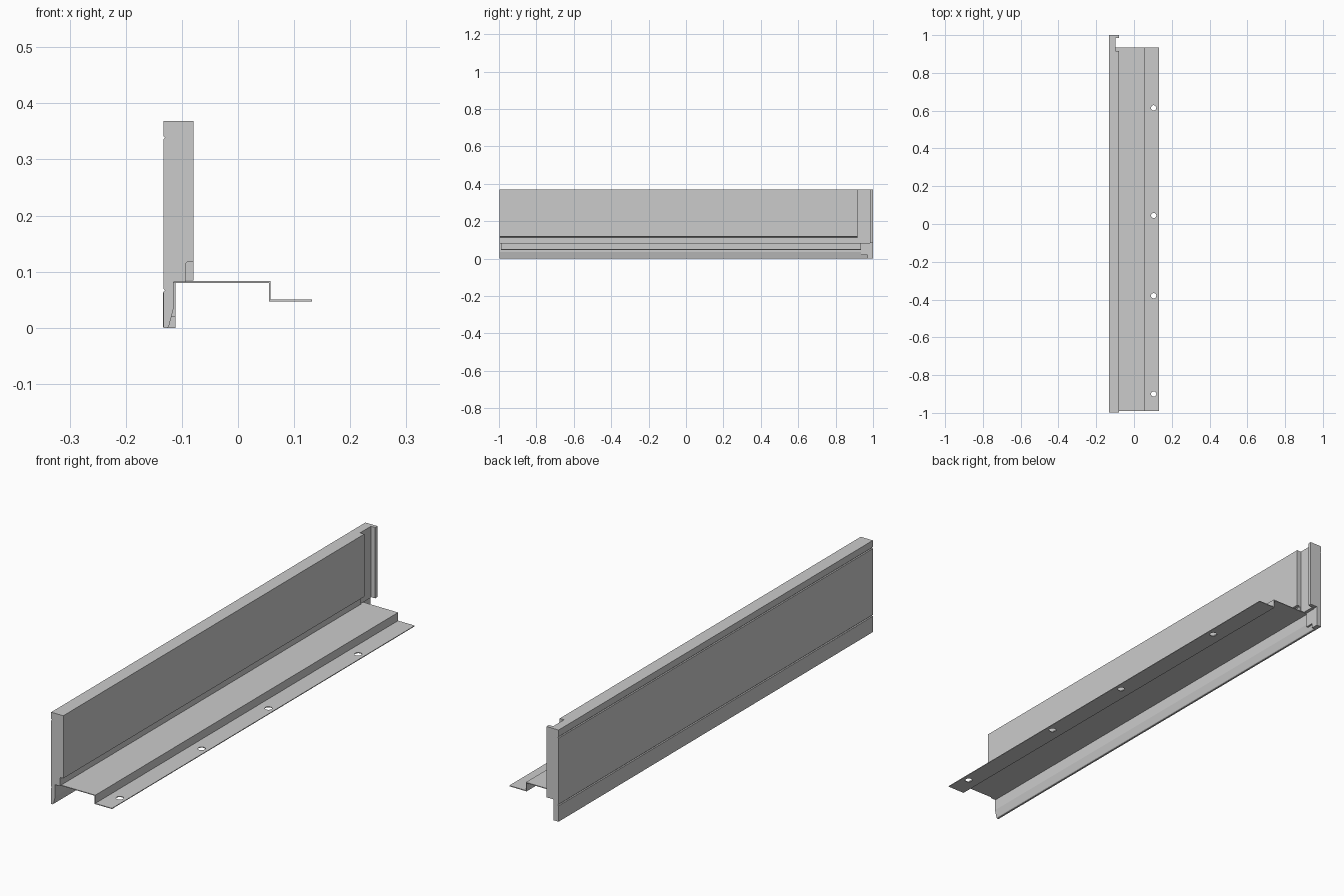
import bpy, bmesh

if "Cube" in bpy.data.objects:
    bpy.data.objects.remove(bpy.data.objects["Cube"])


def extrude(name, profile, y0, y1):
    """Extrude a closed (x, z) profile along y."""
    bm = bmesh.new()
    face = bm.faces.new([bm.verts.new((x, y0, z)) for x, z in profile])
    ret = bmesh.ops.extrude_face_region(bm, geom=[face])
    verts = [v for v in ret["geom"] if isinstance(v, bmesh.types.BMVert)]
    bmesh.ops.translate(bm, vec=(0, y1 - y0, 0), verts=verts)
    bmesh.ops.recalc_face_normals(bm, faces=bm.faces)
    mesh = bpy.data.meshes.new(name)
    bm.to_mesh(mesh)
    bm.free()
    obj = bpy.data.objects.new(name, mesh)
    bpy.context.collection.objects.link(obj)
    return obj


X0, TOP = -0.133, 0.369


def back_side():
    """Outer face going up, with two shallow V grooves."""
    pts = [(X0, 0.0)]
    for z in (0.067, 0.339):
        pts += [(X0, z - 0.003), (X0 + 0.003, z), (X0, z + 0.003)]
    return pts + [(X0, TOP)]


lip = [(-0.115, 0.082), (-0.115, 0.034), (-0.123, 0.003), (-0.126, 0.0)]

# Main wall: thick panel, recess above the tray, tapered drip lip
extrude("wall", back_side() + [
    (-0.079, TOP), (-0.079, 0.117), (-0.091, 0.117), (-0.094, 0.114),
    (-0.094, 0.082)] + lip, -0.998, 0.916)

# Thinner web between the wall end and the end cap
extrude("end_web", back_side() + [
    (-0.098, TOP), (-0.098, 0.082)] + lip, 0.916, 0.985)

# End cap with full-width flange and narrower foot
extrude("end_cap", back_side() + [
    (-0.079, TOP), (-0.079, 0.084), (-0.111, 0.084), (-0.111, 0.0)], 0.985, 1.0)
extrude("end_foot", [(-0.13, 0.0), (-0.111, 0.0), (-0.111, 0.084), (-0.13, 0.084)],
        0.97, 0.985)
extrude("end_foot_rib", [(-0.13, 0.02), (-0.111, 0.02), (-0.111, 0.084), (-0.13, 0.084)],
        0.935, 0.97)

# Small cover on the outer face below the lower groove
extrude("outer_cover", [(X0 - 0.0005, 0.001), (X0 + 0.002, 0.001),
                        (X0 + 0.002, 0.063), (X0 - 0.0005, 0.063)], -0.89, -0.69)

# Folded sheet tray: shelf, step down, mounting flange
tray = extrude("folded_tray", [
    (-0.116, 0.083), (0.058, 0.083), (0.058, 0.05), (0.132, 0.05),
    (0.132, 0.047), (0.055, 0.047), (0.055, 0.080), (-0.116, 0.080)], -0.99, 0.935)

# Screw holes through the flange
for y in (-0.9, -0.38, 0.045, 0.615):
    bpy.ops.mesh.primitive_cylinder_add(vertices=24, radius=0.014, depth=0.02,
                                        location=(0.104, y, 0.0485))
    cutter = bpy.context.object
    cutter.name = "hole_cutter"
    cutter.hide_render = True
    cutter.display_type = 'WIRE'
    mod = tray.modifiers.new("screw_hole", 'BOOLEAN')
    mod.operation, mod.solver, mod.object = 'DIFFERENCE', 'EXACT', cutter
